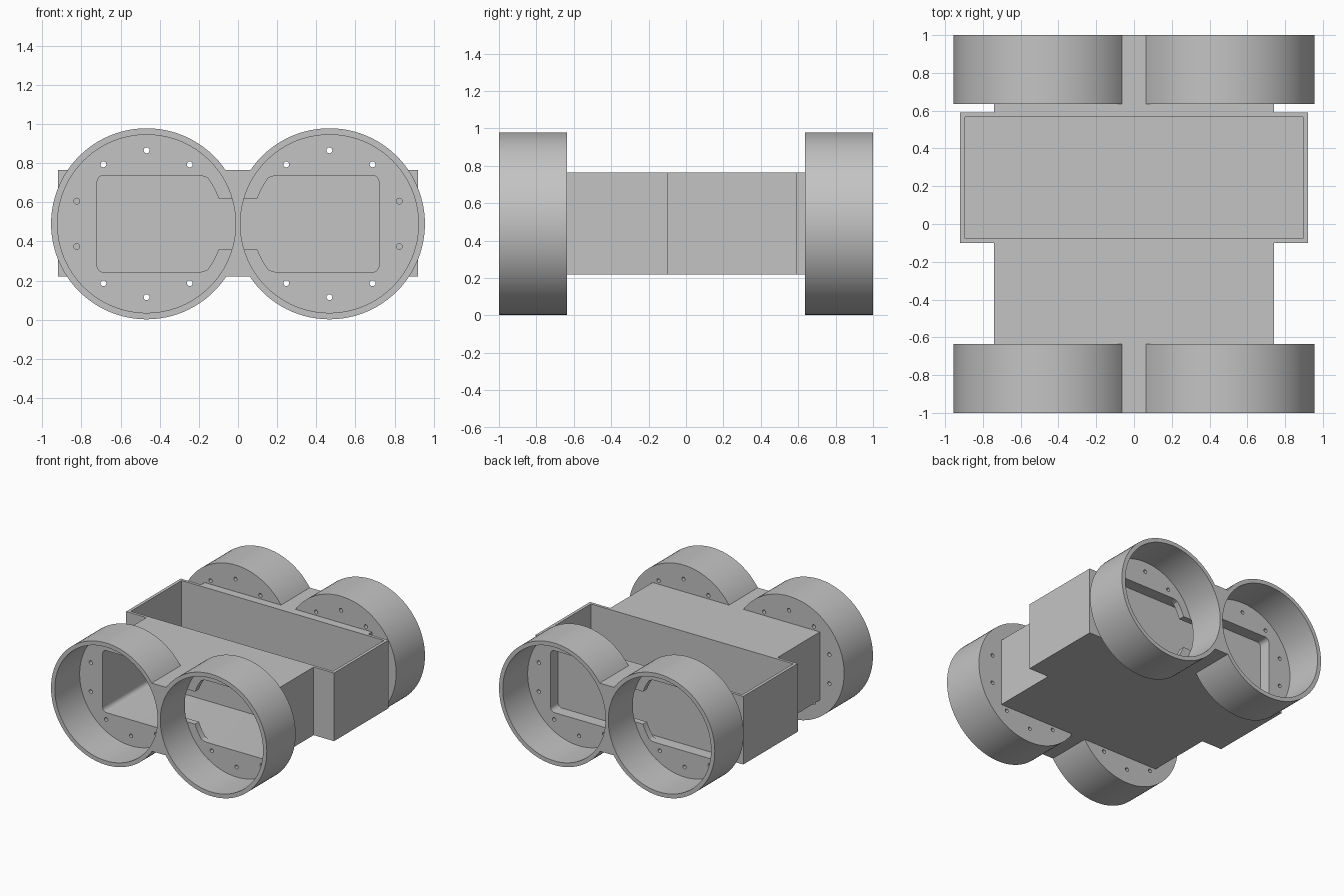
import bpy, bmesh
from math import sin, cos, radians, asin, degrees

if "Cube" in bpy.data.objects:
    bpy.data.objects.remove(bpy.data.objects["Cube"])

CX, CZ = 0.467, 0.49            # cup centre
R_OUT, R_IN = 0.488, 0.455      # cup radii
BACK, FLOOR = 0.635, 0.685      # cup floor faces along y
BOTTOM, TOP, WALL = 0.22, 0.765, 0.025


def circle(x, z, r, n):
    return [(x + r * cos(radians(360 * i / n)), z + r * sin(radians(360 * i / n))) for i in range(n)]


def rect(w, z0, z1):
    return [(-w, z0), (w, z0), (w, z1), (-w, z1)]


def mirrored(quarter):
    """Full outline from one quarter, running from the middle to the outer side."""
    half = quarter + [(x, -z) for x, z in reversed(quarter)]
    return [(x, CZ + z) for x, z in half] + [(-x, CZ + z) for x, z in reversed(half)]


def solid(name, prisms):
    """One object made of outlines in xz, each extruded from y0 to y1."""
    bm = bmesh.new()
    for outline, y0, y1 in prisms:
        a = [bm.verts.new((x, y0, z)) for x, z in outline]
        b = [bm.verts.new((x, y1, z)) for x, z in outline]
        bm.faces.new(a)
        bm.faces.new(b[::-1])
        for i in range(len(a)):
            j = (i + 1) % len(a)
            bm.faces.new((a[j], a[i], b[i], b[j]))
    bmesh.ops.recalc_face_normals(bm, faces=bm.faces)
    me = bpy.data.meshes.new(name)
    bm.to_mesh(me)
    bm.free()
    ob = bpy.data.objects.new(name, me)
    bpy.context.scene.collection.objects.link(ob)
    return ob


def combine(target, tool, operation):
    """Apply a boolean and discard the tool."""
    mod = target.modifiers.new("combine", 'BOOLEAN')
    mod.operation, mod.object, mod.solver = operation, tool, 'EXACT'
    bpy.context.view_layer.update()
    deps = bpy.context.evaluated_depsgraph_get()
    me = bpy.data.meshes.new_from_object(target.evaluated_get(deps))
    target.modifiers.clear()
    target.data = me
    bpy.data.objects.remove(tool)


def both_ends(outline, y0, y1):
    return [(outline, y0, y1), (outline, -y1, -y0)]


# Main body, wide tray and the web joining the cups
chassis = solid("chassis", [(rect(0.74, BOTTOM, TOP), -0.66, 0.66)])
combine(chassis, solid("tray", [(rect(0.92, BOTTOM, TOP), -0.10, 0.59)]), 'UNION')
combine(chassis, solid("web", [(rect(0.2, BOTTOM, TOP), -1, 1)]), 'UNION')

# Four round cups
cups = []
for s in (-1, 1):
    cups += both_ends(circle(s * CX, CZ, R_OUT, 96), BACK, 1)
combine(chassis, solid("cups", cups), 'UNION')

# Hollows: cup bores, open tray, and rounded bays behind the cup floors
hw, hh, r = 0.72, 0.2475, 0.035
corner = [(hw - r + r * sin(radians(a)), hh - r + r * cos(radians(a))) for a in range(0, 91, 15)]
bay = mirrored(corner)
hollows = [(bay, -BACK, -0.10), (bay, 0.59, BACK),
           (rect(0.895, BOTTOM + WALL, 1), -0.077, 0.567)]
for s in (-1, 1):
    hollows += both_ends(circle(s * CX, CZ, R_IN, 96), FLOOR, 1.1)
combine(chassis, solid("hollows", hollows), 'DIFFERENCE')

# Windows in the cup floors, linked by a narrow neck
arc_r, neck = 0.39, 0.13
start = degrees(asin(neck / arc_r))
steps = [radians(start + (37 - start) * i / 6) for i in range(7)]
arc = [(CX - arc_r * cos(a), arc_r * sin(a)) for a in steps]
window = mirrored(arc + [(0.178, 0.243), (0.2, hh)] + corner)
combine(chassis, solid("windows", both_ends(window, 0.63, 0.69)), 'DIFFERENCE')

# Ring of screw holes in each cup floor, skipping the inner side
holes = []
for s in (-1, 1):
    for k in range(-4, 5):
        a = radians(18 + 36 * k)
        if cos(a) < -0.9 or k == 4:
            continue
    for deg in (90, 54, 18, -18, -54, -90, -126, 126):
        a = radians(deg)
        holes += both_ends(circle(s * (CX + 0.375 * cos(a)), CZ + 0.375 * sin(a), 0.015, 16), 0.61, 0.71)
combine(chassis, solid("screw_holes", holes), 'DIFFERENCE')

# Plain grey material
mat = bpy.data.materials.new("light_grey")
mat.use_nodes = True
grey = (0.55, 0.55, 0.55, 1)
mat.diffuse_color = grey
mat.node_tree.nodes["Principled BSDF"].inputs["Base Color"].default_value = grey
chassis.data.materials.clear()
chassis.data.materials.append(mat)
chassis.data.name = "chassis"

bpy.ops.object.select_all(action='DESELECT')
chassis.select_set(True)
bpy.context.view_layer.objects.active = chassis
bpy.ops.object.shade_smooth_by_angle(angle=radians(30))
